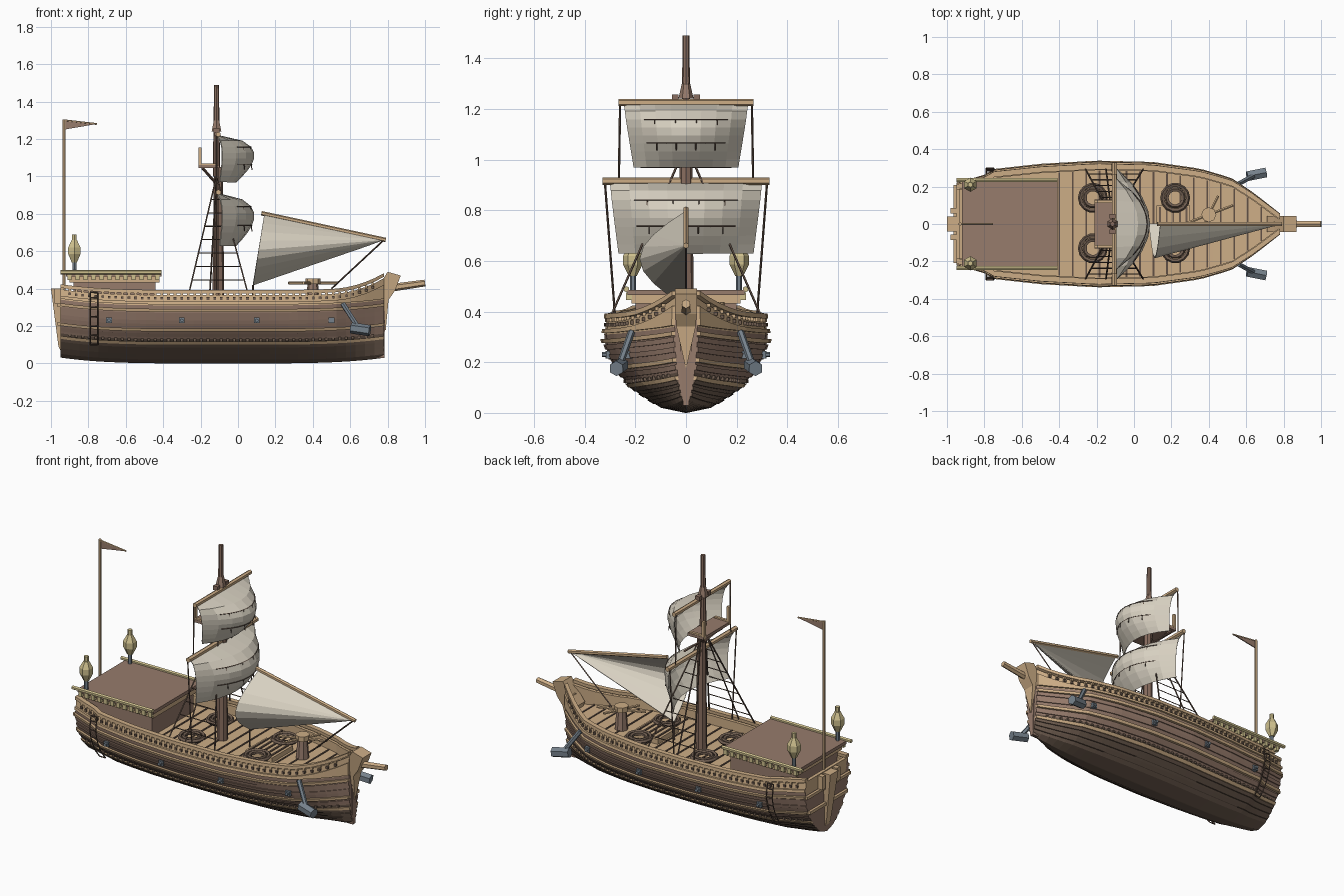
import bpy, bmesh, math
from mathutils import Vector

cube = bpy.data.objects.get("Cube")
if cube:
    bpy.data.objects.remove(cube)

def material(name, *rgb):
    m = bpy.data.materials.new(name)
    m.use_nodes = True
    m.diffuse_color = (*rgb, 1)
    m.node_tree.nodes["Principled BSDF"].inputs["Base Color"].default_value = (*rgb, 1)
    return m

TAN = material("tan wood", .61, .42, .24)
BROWN = material("brown planks", .31, .2, .15)
DARK = material("dark bottom planks", .16, .11, .08)
MAST = material("mast wood", .25, .155, .115)
ROPE = material("dark rope", .12, .08, .06)
SAIL = material("sail canvas", .68, .63, .53)
GOLD = material("old gold", .62, .53, .27)
IRON = material("blue grey iron", .18, .22, .26)
SIDES = (-1, 1)

def finish(name, bm, *mats):
    bmesh.ops.recalc_face_normals(bm, faces=bm.faces)
    me = bpy.data.meshes.new(name)
    bm.to_mesh(me)
    bm.free()
    for m in mats:
        me.materials.append(m)
    ob = bpy.data.objects.new(name, me)
    bpy.context.collection.objects.link(ob)
    return ob

def boxes(name, items, mat):
    """items: (centre, size) pairs"""
    bm = bmesh.new()
    for c, s in items:
        for v in bmesh.ops.create_cube(bm, size=1)["verts"]:
            v.co = Vector(c) + v.co * Vector(s)
    finish(name, bm, mat)

def rods(name, pairs, r, mat, r2=None, sides=6):
    """straight bars between point pairs"""
    bm = bmesh.new()
    for a, b in pairs:
        a, b = Vector(a), Vector(b)
        vs = bmesh.ops.create_cone(bm, cap_ends=True, segments=sides, radius1=r,
                                   radius2=r if r2 is None else r2, depth=(b - a).length)["verts"]
        q = (b - a).to_track_quat('Z', 'Y')
        for v in vs:
            v.co = (a + b) / 2 + q @ v.co
    finish(name, bm, mat)

def loft(name, groups, mats, pick=lambda j: 0, cap=0):
    """closed rings joined along their length; pick gives the material by ring edge"""
    bm = bmesh.new()
    for rings in groups:
        vs = [[bm.verts.new(p) for p in ring] for ring in rings]
        n = len(vs[0])
        for a, b in zip(vs, vs[1:]):
            for j in range(n):
                k = (j + 1) % n
                bm.faces.new((a[j], a[k], b[k], b[j])).material_index = pick(j)
        for end in (vs[0], vs[-1]):
            bm.faces.new(end).material_index = cap
    finish(name, bm, *mats)

def prism(name, outline, width, mat):
    """side outline in x and z; width across the ship is a function of height"""
    loft(name, [[[(x, s * width(z) / 2, z) for x, z in outline] for s in SIDES]], [mat])

def lerp(table, t):
    for (a, p), (b, q) in zip(table, table[1:]):
        if t <= b:
            return p + (q - p) * max(0, t - a) / (b - a)
    return table[-1][1]

# Hull shape: plan half-width along the length, section fullness by height
PLAN = [(-.95, .21), (-.8, .25), (-.77, .28), (-.5, .31), (-.2, .327), (.1, .32),
        (.35, .285), (.52, .235), (.64, .155), (.78, .045)]
FULL = [(0, .01), (.02, .3), (.05, .45), (.09, .63), (.16, .83), (.22, .93), (.29, 1), (.38, .95)]
HEIGHTS = [0, .02, .05, .09, .13, .17, .22, .26, .31, .365]
STERN, BOW, DECK, TOP = -.95, .78, .31, .365

def half(x, z):
    return lerp(PLAN, x) * lerp(FULL, z)

def lift(x, z):
    rise = .06 * max(0, (x - .5) / .28) ** 2 if z > .33 else 0
    return z + .03 * ((x + .08) / .86) ** 4 + rise

def stations(a, b, n=34):
    return [a + (b - a) * i / n for i in range(n + 1)]

def hull_ring(x):
    inner = max(half(x, TOP) - .025, .002)
    side = [(half(x, z), lift(x, z)) for z in HEIGHTS] + [(inner, lift(x, z)) for z in (TOP, DECK)]
    return [(x, y, z) for y, z in side] + [(x, -y, z) for y, z in reversed(side)]

def hull_colour(j):
    last = 2 * len(HEIGHTS) + 2
    j = min(j, last - j) if j <= last else 0
    return 2 if j < 4 else 1 if j < 8 else 0
loft("hull", [[hull_ring(x) for x in stations(STERN, BOW)]], [TAN, BROWN, DARK], hull_colour, 1)

# Planking laps, wales and top rail
def wale(name, low, high, out, mat, inset=.005):
    corners = ((low, -inset), (low, out), (high, out), (high, -inset))
    loft(name, [[[(x, s * max(half(x, z) + o, 0), lift(x, z)) for z, o in corners]
                 for x in stations(STERN, BOW)] for s in SIDES], [mat])
for i, z in enumerate((.035, .06, .085)):
    wale(f"bottom_lap_{i}", z, z + .015, .006, DARK)
for i, z in enumerate((.14, .21, .25)):
    wale(f"side_lap_{i}", z, z + .02, .006, BROWN)
for i, (z, out) in enumerate(((.1, .012), (.17, .015), (.275, .012), (.315, .012))):
    wale(f"wale_{i}", z, z + .016, out, TAN)
wale("top_rail", .373, .392, .012, TAN, .018)
for name, z, mat in (("rail_posts", .366, TAN), ("rail_heads", .347, DARK), ("wale_heads", .125, DARK)):
    boxes(name, [((x, s * half(x, z), lift(x, z)), (.014, .015, .014))
                 for x in stations(-.9, .72, 46) for s in SIDES], mat)

# Boarding ladders
ladder = []
for s in SIDES:
    rungs = [(s * (half(-.77, z) + .02), z) for z in (.1, .15, .2, .25, .3, .35, .38)]
    ladder += [((-.79, *p), (-.75, *p)) for p in rungs]
    ladder += [((x, *a), (x, *b)) for x in (-.79, -.75) for a, b in zip(rungs, rungs[1:])]
rods("boarding_ladders", ladder, .004, ROPE, sides=4)

# Stern boards, stern post, stem and bowsprit
boxes("stern_bulwark", [((STERN + .01, 0, .365), (.02, .4, .08))], TAN)
boxes("stern_bands", [((STERN, 0, lift(STERN, z)), (.03, 2 * half(STERN, z), .018)) for z in (.18, .28)], TAN)
prism("stern_post", [(-1, .4), (-.94, .4), (-.94, .05), (-.96, .09)], lambda z: .03 + .12 * z, TAN)
boxes("stern_knees", [((-.965, s * .07, .36), (.03, .03, .08)) for s in SIDES], TAN)
prism("stem", [(.71, .36), (.75, .41), (.8, .49), (.87, .47), (.84, .39), (.805, .34),
               (.79, .18), (.76, .18)], lambda z: min(.085, .004 + .45 * (z - .18)), TAN)
prism("cutwater", [(.74, .03), (.782, .03), (.787, .3), (.74, .3)], lambda z: .02 + .1 * z, BROWN)
rods("bowsprit", [((.75, 0, .395), (1, 0, .43))], .022, TAN, .018)

# Deck seams, hatch, rope coils and capstan
boxes("deck_seams", [((x, 0, lift(x, DECK)), (.009, 2 * half(x, TOP) - .055, .008))
                     for x in stations(-.4, .68, 15)], ROPE)
boxes("hatch", [((.21, 0, .325), (.18, .2, .03))], TAN)
boxes("hatch_bars", [((x, 0, .342), (.01, .18, .008)) for x in stations(.14, .28, 4)], DARK)
for x in (-.22, .22):
    for y in (-.13, .14):
        for r in (.045, .068):
            bpy.ops.mesh.primitive_torus_add(location=(x, y, .345), major_radius=r, minor_radius=.012,
                                             major_segments=14, minor_segments=5)
            bpy.context.object.name = "rope_coil"
            bpy.context.object.data.materials.append(DARK)
rods("capstan_drum", [((.4, .05, DECK), (.4, .05, .43))], .038, BROWN, .028, 8)
rods("capstan_head", [((.4, .05, .425), (.4, .05, .455))], .04, TAN, sides=8)
rods("capstan_bars", [((.27, 0, .43), (.53, .1, .43)), ((.35, -.05, .43), (.45, .15, .43))], .008, TAN)

# Cabin with roof, railings and lanterns
boxes("cabin", [((-.66, 0, .38), (.44, .4, .16))], BROWN)
boxes("cabin_trim", [((-.66, 0, .449), (.48, .43, .034))], TAN)
boxes("cabin_roof", [((-.665, 0, .475), (.51, .46, .02))], BROWN)
rods("roof_rails", [((-.95, s * .235, .488), (-.41, s * .235, .488)) for s in SIDES], .012, GOLD)
boxes("rail_brackets", [((x, s * .225, .46), (.022, .022, .03))
                        for x in stations(-.9, -.43, 11) for s in SIDES], GOLD)
for part, low, high, r, r2, mat in (("post", .48, .55, .012, .012, IRON), ("base", .54, .585, .016, .038, GOLD),
                                    ("glass", .585, .62, .038, .038, GOLD), ("top", .62, .66, .038, .016, GOLD),
                                    ("cap", .655, .69, .014, .014, GOLD)):
    rods("lantern_" + part, [((-.875, s * .21, low), (-.875, s * .21, high)) for s in SIDES], r, mat, r2)

# Flag
rods("flag_pole", [((-.93, 0, .36), (-.93, 0, 1.305))], .009, TAN)
prism("pennant", [(-.93, 1.3), (-.755, 1.28), (-.93, 1.25)], lambda z: .006, BROWN)
rods("pennant_edge", [((-.93, 0, 1.3), (-.755, 0, 1.28))], .005, TAN)

# Mast, yards and lookout
M = -.115
rods("lower_mast", [((M + .01, 0, .3), (M + .01, 0, 1.05))], .032, MAST, .024, 8)
rods("upper_mast", [((M, 0, 1), (M, 0, 1.49))], .02, MAST, .013, 8)
rods("mast_collar", [((M, 0, 1.24), (M, 0, 1.31))], .03, BROWN, .014)
boxes("mast_blocks", [((M, s * .042, 1.245), (.03, .025, .025)) for s in SIDES], MAST)
rods("upper_yard", [((M + .01, -.267, 1.225), (M + .01, .267, 1.225))], .014, TAN)
rods("lower_yard", [((M + .01, -.33, .915), (M + .01, .33, .915))], .015, TAN)
boxes("lookout_floor", [((-.155, 0, 1.053), (.11, .26, .017))], BROWN)
boxes("lookout_posts", [((-.204, s * .12, 1.1), (.016, .018, .11)) for s in SIDES], TAN)
boxes("lookout_edges", [((-.16, s * .12, 1.06), (.1, .016, .02)) for s in SIDES], TAN)
rods("lookout_braces", [((M, 0, .96), (-.19, s * .11, 1.045)) for s in SIDES], .008, MAST)
rods("mast_spreader", [((M, -.18, .972), (M, .18, .972))], .006, MAST)

# Sails
def sheet(name, point, n=8):
    bm = bmesh.new()
    g = [[bm.verts.new(point(i / n, j / n)) for j in range(n + 1)] for i in range(n + 1)]
    for a, b in zip(g, g[1:]):
        for j in range(n):
            bm.faces.new((a[j], b[j], b[j + 1], a[j + 1]))
    bmesh.ops.remove_doubles(bm, verts=bm.verts, dist=.0005)
    mod = finish(name, bm, SAIL).modifiers.new("cloth", "SOLIDIFY")
    mod.thickness, mod.offset = .006, 0

def square_sail(name, top, drop, wide, narrow):
    def point(u, v):
        u = 2 * u - 1
        belly = .2 * (1 - .85 * u * u) * math.sin(2.6 * v ** .6)
        return Vector((M + belly, u * (wide + (narrow - wide) * v), top - drop * v))
    sheet(name, point)
    reef = []
    for v in (.25, .62):
        pts = [point(u, v) + Vector((.005, 0, 0)) for u in stations(.15, .85, 8)]
        reef += list(zip(pts, pts[1:])) + [(p, p - Vector((-.004, 0, .03))) for p in pts[1::2]]
    rods(name + "_reef_lines", reef, .0025, ROPE, sides=4)
square_sail("upper_sail", 1.22, .25, .245, .205)
square_sail("lower_sail", .91, .28, .3, .265)

peak, fore, clew = Vector((.14, 0, .795)), Vector((.78, 0, .66)), Vector((.08, 0, .42))
def jib(u, v):
    return fore.lerp(peak.lerp(clew, v), u) - Vector((0, .18 * u * math.sin(math.pi * v), 0))
sheet("fore_sail", jib)
rods("fore_spar", [((.125, 0, .803), (.79, 0, .66))], .012, TAN)

# Rigging
lines, rungs = [(fore, (.5, 0, .4)), (clew, (.08, 0, DECK))], []
for s in SIDES:
    lines += [((M, s * .26, 1.22), (M, s * .265, .92)), ((M, s * .32, .91), (M, s * .28, .38))]
    head = Vector((M, s * .025, 1))
    feet = [Vector((x, s * .295, .385)) for x in (-.26, -.15, .05)]
    lines += [(head, f) for f in feet]
    rungs += [(feet[0].lerp(head, t), feet[2].lerp(head, t)) for t in stations(.1, .8, 6)]
rods("shrouds", lines, .0045, ROPE, sides=4)
rods("ratlines", rungs, .003, ROPE, sides=4)

# Gun ports and bow anchors
ports = [(x, s * half(x, .23)) for x in (-.69, -.3, .1, .5) for s in SIDES]
boxes("gun_frames", [((x, y, .23), (.03, .03, .03)) for x, y in ports], IRON)
rods("gun_barrels", [((x, y, .23), (x, y * 1.1, .23)) for x, y in ports], .01, IRON)
rods("anchor_shafts", [((.56, s * .215, .32), (.65, s * .265, .18)) for s in SIDES], .014, IRON)
rods("anchor_heads", [((.605, s * .255, .19), (.705, s * .275, .175)) for s in SIDES], .03, IRON)
